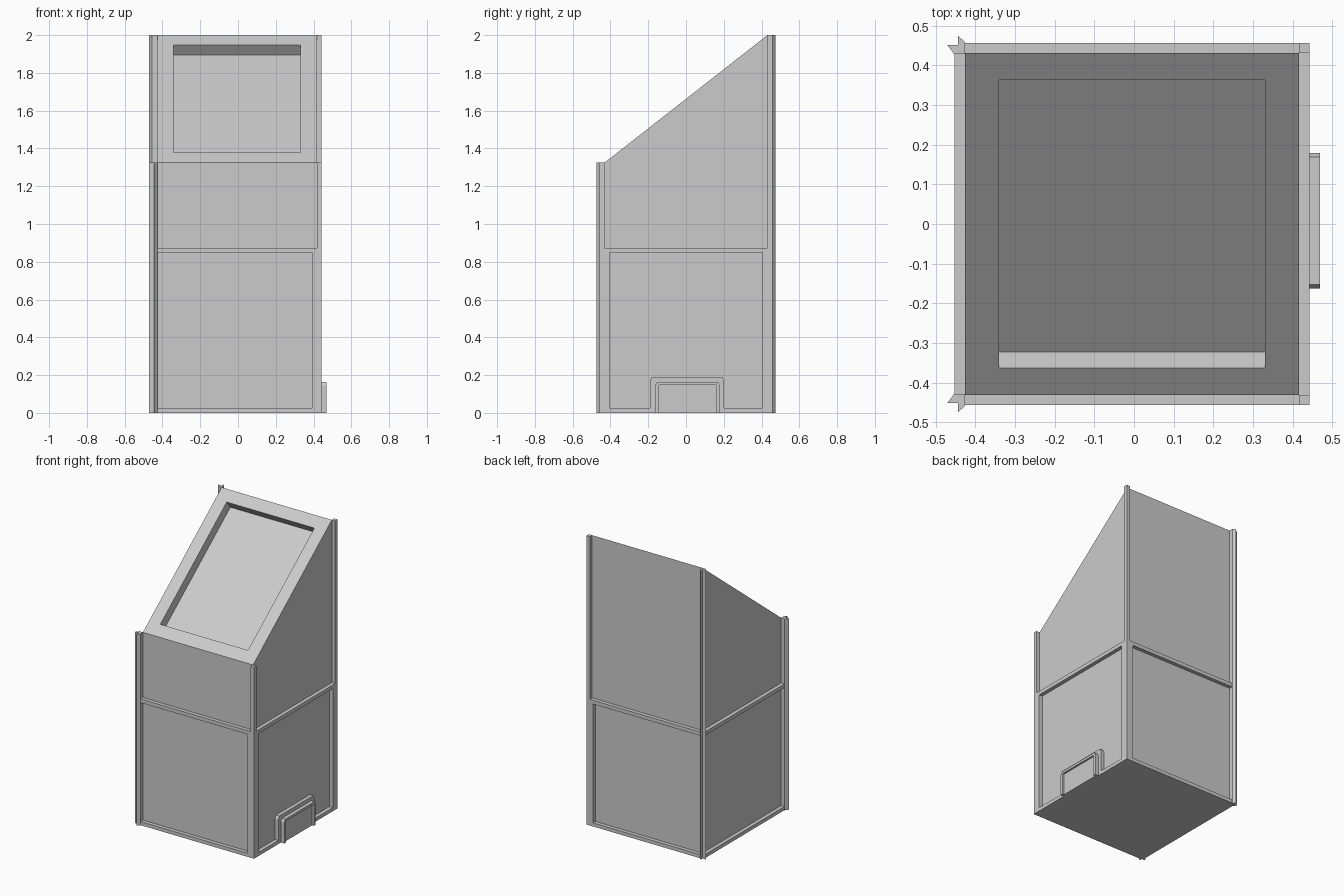
import bpy, bmesh
from mathutils import Vector

if "Cube" in bpy.data.objects:
    bpy.data.objects.remove(bpy.data.objects["Cube"])

XL, XR, Y, T = -0.427, 0.417, 0.431, 0.026   # core sides and rail thickness
Z_FRONT, Z_BACK = 1.325, 2.0


def finish(name, bm):
    bmesh.ops.recalc_face_normals(bm, faces=bm.faces)
    mesh = bpy.data.meshes.new(name)
    bm.to_mesh(mesh)
    bm.free()
    obj = bpy.data.objects.new(name, mesh)
    bpy.context.collection.objects.link(obj)
    return obj


def prism(points, offset):
    """Extrude a flat outline along an offset."""
    bm = bmesh.new()
    face = bm.faces.new([bm.verts.new(p) for p in points])
    geo = bmesh.ops.extrude_face_region(bm, geom=[face], use_keep_orig=True)
    verts = [v for v in geo["geom"] if isinstance(v, bmesh.types.BMVert)]
    bmesh.ops.translate(bm, verts=verts, vec=offset)
    bmesh.ops.recalc_face_normals(bm, faces=bm.faces)
    return bm


def box(name, x0, x1, y0, y1, z0, z1):
    pts = [(x0, y0, z0), (x1, y0, z0), (x1, y1, z0), (x0, y1, z0)]
    return finish(name, prism(pts, (0, 0, z1 - z0)))


def side_prism(name, yz, x0, x1):
    return finish(name, prism([(x0, y, z) for y, z in yz], (x1 - x0, 0, 0)))


# Cabinet core with a recessed window in the sloping top
bm = prism([(XL, y, z) for y, z in ((-Y, 0), (Y, 0), (Y, Z_BACK), (-Y, Z_FRONT))],
           (XR - XL, 0, 0))
slope = max(bm.faces, key=lambda f: f.normal.z)
normal = slope.normal.copy()
bmesh.ops.inset_individual(bm, faces=[slope], thickness=0.122)
pocket = bmesh.ops.extrude_discrete_faces(bm, faces=[slope])["faces"][0]
bmesh.ops.translate(bm, verts=pocket.verts, vec=normal * -0.065)
finish("cabinet_core", bm)

# Corner posts: square on the right, flared split lips on the left
lip = [(XL, 0.430), (XL, 0.459), (-0.444, 0.475), (-0.444, 0.452),
       (-0.471, 0.452), (-0.455, 0.430)]
for s, label, top in ((-1, "front", Z_FRONT), (1, "back", Z_BACK)):
    y0, y1 = sorted((s * Y, s * (Y + T)))
    box(f"{label}_right_post", XR, XR + T, y0, y1, 0, top)
    finish(f"{label}_left_post", prism([(x, s * y, 0) for x, y in lip], (0, 0, top)))
    # Rails and stile on the front and back
    box(f"{label}_bottom_rail", XL, XR, y0, y1, 0, 0.025)
    box(f"{label}_middle_rail", XL, XR, y0, y1, 0.848, 0.874)
    box(f"{label}_stile", 0.393, XR, y0, y1, 0.025, 0.848)
    # Right side stiles
    y0, y1 = sorted((s * 0.405, s * Y))
    box(f"{label}_side_stile", XR, XR + T, y0, y1, 0.025, 0.848)

# Rails on the left and right sides
box("left_bottom_rail", XL - T, XL, -Y, Y, 0, 0.025)
box("left_middle_rail", XL - T, XL, -Y, Y, 0.848, 0.874)
box("right_middle_rail", XR, XR + T, -Y, Y, 0.848, 0.874)
box("right_bottom_rail_front", XR, XR + T, -Y, -0.19, 0, 0.025)
box("right_bottom_rail_back", XR, XR + T, 0.2, Y, 0, 0.025)


# Small hatch at the base of the right side
def arch(y0, y1, top, c=0.01):
    return [(y0, 0), (y0, top - 2 * c), (y0 + c, top), (y1 - c, top),
            (y1, top - 2 * c), (y1, 0)]


inner = arch(-0.143, 0.159, 0.148, 0.001)
middle = arch(-0.163, 0.179, 0.164)
side_prism("hatch_surround", arch(-0.19, 0.202, 0.19), XR, XR + T)
side_prism("hatch_frame", middle + inner[::-1], XR + T, 0.469)
side_prism("hatch_panel", inner, XR + T, 0.456)
